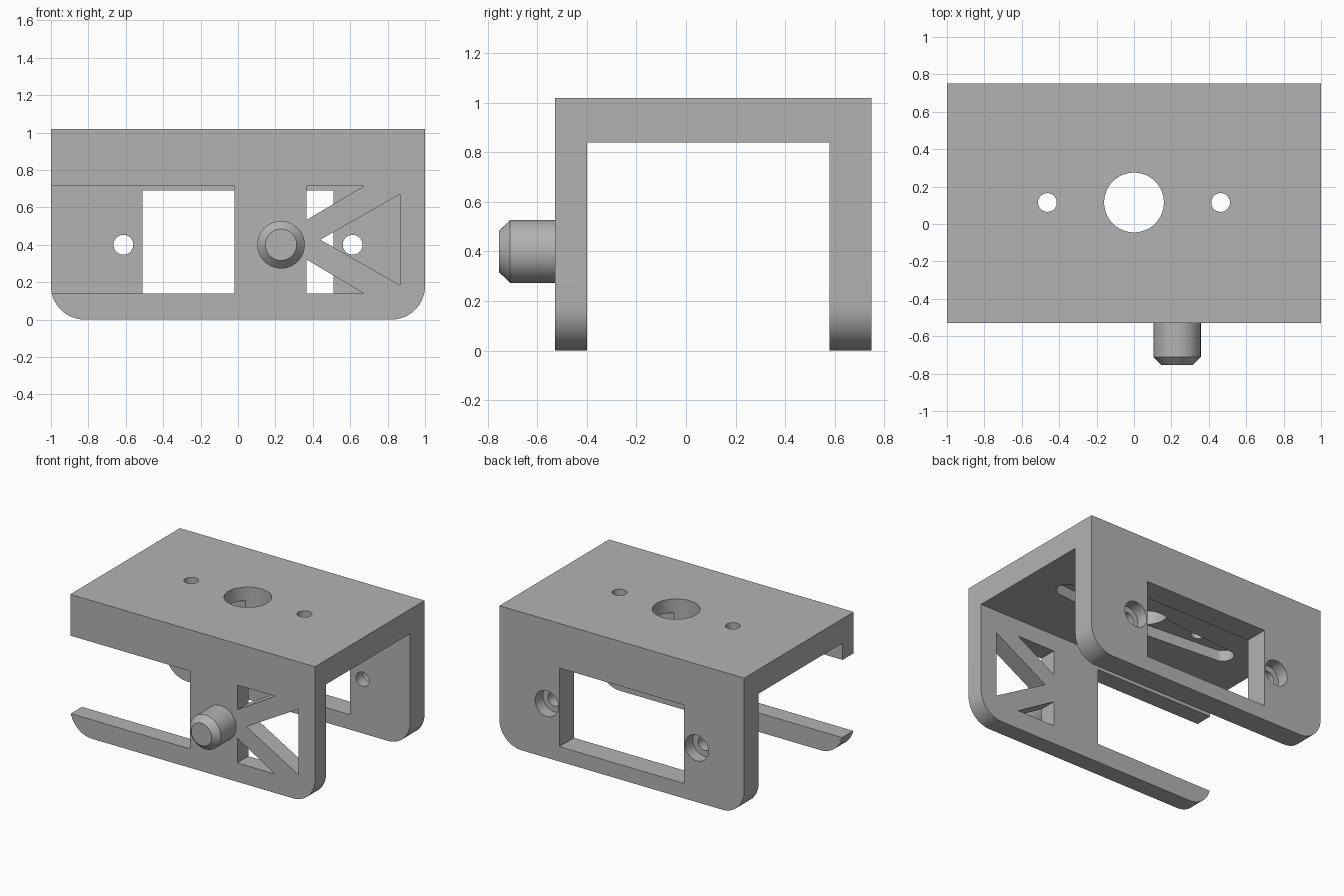
import bpy, bmesh
from math import cos, sin, pi, radians
from mathutils import Vector

cube = bpy.data.objects.get("Cube")
if cube:
    bpy.data.objects.remove(cube, do_unlink=True)

grey = bpy.data.materials.new("plain grey")
grey.use_nodes = True
COLOUR = (0.45, 0.45, 0.45, 1)
grey.diffuse_color = COLOUR
grey.node_tree.nodes["Principled BSDF"].inputs["Base Color"].default_value = COLOUR

# How a 2D outline point and a depth map to space for each extrusion axis
AXES = {"x": lambda a, b, d: (d, a, b),
        "y": lambda a, b, d: (a, d, b),
        "z": lambda a, b, d: (a, b, d)}


def arc(cx, cy, r, start=0, end=360, n=48):
    count = n if end - start == 360 else n + 1
    angles = [radians(start + (end - start) * i / n) for i in range(count)]
    return [(cx + r * cos(t), cy + r * sin(t)) for t in angles]


def box(a0, b0, a1, b1):
    return [(a0, b0), (a1, b0), (a1, b1), (a0, b1)]


def prism(name, outline, axis, near, far):
    """Extrude a closed outline between two depths along an axis."""
    bm = bmesh.new()
    face = bm.faces.new([bm.verts.new(AXES[axis](a, b, near)) for a, b in outline])
    grown = bmesh.ops.extrude_face_region(bm, geom=[face])["geom"]
    shift = Vector(AXES[axis](0, 0, far - near))
    bmesh.ops.translate(bm, vec=shift,
                        verts=[v for v in grown if isinstance(v, bmesh.types.BMVert)])
    bmesh.ops.recalc_face_normals(bm, faces=bm.faces)
    mesh = bpy.data.meshes.new(name)
    bm.to_mesh(mesh)
    bm.free()
    mesh.materials.append(grey)
    obj = bpy.data.objects.new(name, mesh)
    bpy.context.collection.objects.link(obj)
    return obj


def combine(target, tool, operation="DIFFERENCE"):
    """Apply a boolean and discard the helper."""
    mod = target.modifiers.new("shape", "BOOLEAN")
    mod.operation, mod.solver, mod.object = operation, "EXACT", tool
    bpy.context.view_layer.objects.active = target
    bpy.ops.object.modifier_apply(modifier=mod.name)
    bpy.data.objects.remove(tool, do_unlink=True)


FRONT, BACK, TOP = -0.53, 0.75, 1.02
FRONT_IN, BACK_IN, UNDER = -0.40, 0.58, 0.84

# U-shaped bracket: front plate, top plate and back plate in one profile
bracket = prism("bracket", [(FRONT, 0), (FRONT_IN, 0), (FRONT_IN, UNDER), (BACK_IN, UNDER),
                            (BACK_IN, 0), (BACK, 0), (BACK, TOP), (FRONT, TOP)], "x", -1, 1)

# Rounded lower corners on both upright plates
R = 0.18
rounded = arc(R - 1, R, R, 180, 270, 16) + arc(1 - R, R, R, 270, 360, 16) + [(1, 1.2), (-1, 1.2)]
combine(bracket, prism("corner_shape", rounded, "y", -1, 1), "INTERSECT")

# Front plate: open-sided gap and triangular truss openings
MID = 0.427
openings = [box(-1.2, 0.14, -0.02, 0.715),
            [(0.865, 0.67), (0.865, 0.185), (0.44, MID)]]
for s in (1, -1):
    openings.append([(0.365, MID + s * 0.288), (0.675, MID + s * 0.288), (0.365, MID + s * 0.105)])
for outline in openings:
    combine(bracket, prism("front_opening", outline, "y", FRONT - 0.1, FRONT_IN + 0.1))

# Back plate: window and two counterbored screw holes
combine(bracket, prism("window", box(-0.51, 0.11, 0.51, 0.69), "y", BACK_IN - 0.1, BACK + 0.1))
for s in (-1, 1):
    combine(bracket, prism("screw_hole", arc(s * 0.613, 0.4, 0.053), "y", BACK_IN - 0.1, BACK + 0.1))
    combine(bracket, prism("counterbore", arc(s * 0.613, 0.4, 0.095), "y", BACK - 0.09, BACK + 0.1))

# Top plate: tapered arm recess underneath, then the through holes
CY = 0.115
arm = (arc(0.68, CY, 0.075, -85, 85, 16) + [(0, CY + 0.13)]
       + arc(-0.68, CY, 0.075, 95, 265, 16) + [(0, CY - 0.13)])
combine(bracket, prism("arm_recess", arm, "z", UNDER - 0.1, UNDER + 0.08))
for x, r in ((0, 0.16), (-0.463, 0.05), (0.463, 0.05)):
    combine(bracket, prism("top_hole", arc(x, CY, r), "z", UNDER - 0.1, TOP + 0.1))

# Pivot peg with a chamfered tip
peg = prism("pivot_peg", arc(0.23, 0.4, 0.127), "y", FRONT + 0.02, -0.71)
bm = bmesh.new()
bm.from_mesh(peg.data)
tip = min(bm.faces, key=lambda f: f.calc_center_median().y)
grown = bmesh.ops.extrude_face_region(bm, geom=[tip])["geom"]
if tip.is_valid:
    bmesh.ops.delete(bm, geom=[tip], context="FACES_ONLY")
for v in grown:
    if isinstance(v, bmesh.types.BMVert):
        v.co = (0.23 + (v.co.x - 0.23) * 0.66, -0.755, 0.4 + (v.co.z - 0.4) * 0.66)
bmesh.ops.recalc_face_normals(bm, faces=bm.faces)
bm.to_mesh(peg.data)
bm.free()

# Smooth the round walls, keep the hard edges
for obj in (bracket, peg):
    bpy.ops.object.select_all(action="DESELECT")
    obj.select_set(True)
    bpy.context.view_layer.objects.active = obj
    bpy.ops.object.shade_smooth_by_angle(angle=radians(30))
